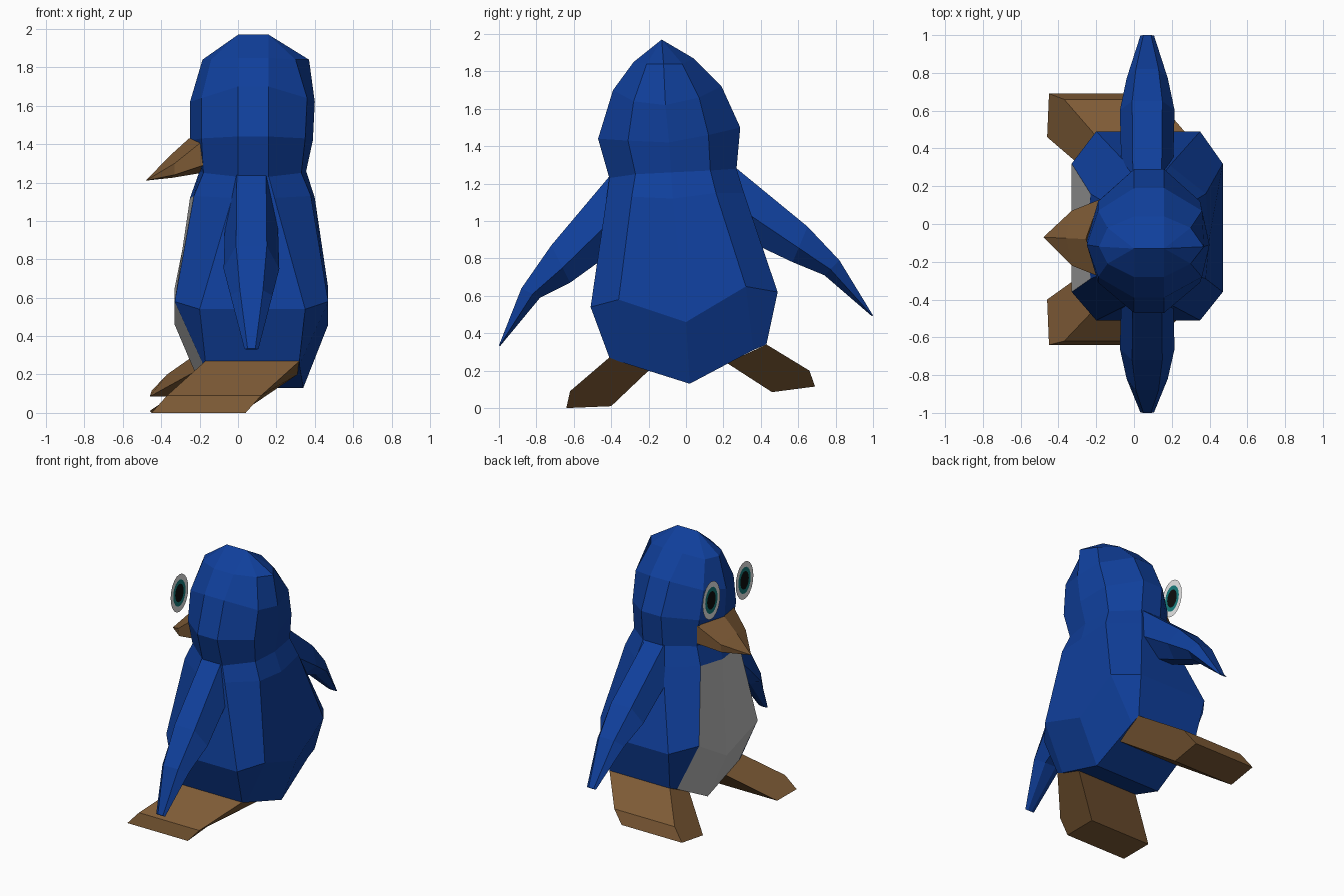
import bpy, bmesh, math

if "Cube" in bpy.data.objects:
    bpy.data.objects.remove(bpy.data.objects["Cube"])


def mat(name, rgb):
    m = bpy.data.materials.new(name)
    m.diffuse_color = (*rgb, 1)
    m.use_nodes = True
    m.node_tree.nodes["Principled BSDF"].inputs["Base Color"].default_value = m.diffuse_color
    return m


BLUE = mat("blue plumage", (0.005, 0.05, 0.33))
BELLY = mat("belly grey", (0.5, 0.5, 0.5))
BROWN = mat("beak brown", (0.21, 0.105, 0.037))
WHITE = mat("eye white", (0.8, 0.8, 0.8))
TEAL = mat("iris teal", (0.008, 0.2, 0.2))
BLACK = mat("pupil black", (0.004, 0.004, 0.004))


def finish(name, bm, mats):
    bmesh.ops.remove_doubles(bm, verts=bm.verts, dist=0.0005)
    bmesh.ops.recalc_face_normals(bm, faces=bm.faces)
    me = bpy.data.meshes.new(name)
    bm.to_mesh(me)
    bm.free()
    for m in mats:
        me.materials.append(m)
    ob = bpy.data.objects.new(name, me)
    bpy.context.collection.objects.link(ob)
    return ob


def bridge(bm, rings):
    """Join consecutive closed rings; returns faces as [row][column]."""
    vs = [[bm.verts.new(p) for p in r] for r in rings]
    n = len(vs[0])
    rows = [[bm.faces.new((lo[i], lo[(i + 1) % n], hi[(i + 1) % n], hi[i]))
             for i in range(n)] for lo, hi in zip(vs, vs[1:])]
    return vs, rows


# body and head: ten-sided rings, bottom to top
# side x pair | corner x pair | middle x pair | side y pair | corner y pair, middle y | five heights
ROWS = [
    (-.17, .32, -.18, .32, -.19, .34, -.41, .43, -.36, .36, .02, .27, .25, .13, .31, .34),
    (-.20, .35, -.33, .47, -.33, .47, -.51, .49, -.36, .32, .00, .54, .58, .46, .65, .62),
    (-.03, .19, -.23, .38, -.25, .40, -.425, .31, -.29, .16, -.07, 1.12, 1.13, 1.12, 1.15, 1.15),
    (.00, .16, -.18, .33, -.20, .355, -.41, .27, -.27, .13, -.08, 1.23, 1.25, 1.26, 1.27, 1.28),
    (.00, .16, -.19, .35, -.25, .39, -.47, .29, -.31, .12, -.09, 1.44, 1.43, 1.42, 1.46, 1.50),
    (.00, .16, -.19, .36, -.25, .40, -.39, .19, -.28, .07, -.11, 1.70, 1.64, 1.62, 1.66, 1.72),
    (.00, .16, -.14, .30, -.185, .37, -.28, .04, -.21, -.02, -.12, 1.85, 1.84, 1.84, 1.84, 1.87),
    (.00, .16, .00, .16, .00, .16, -.13, -.13, -.13, -.13, -.13, 1.97, 1.97, 1.97, 1.97, 1.97),
]


def body_ring(r):
    xa, xb, xc, xd, xe, xf, y0, y1, c0, c1, ym, z0, zc0, zm, zc1, z1 = r
    return [(xa, y0, z0), (xc, c0, zc0), (xe, ym, zm), (xc, c1, zc1), (xa, y1, z1),
            (xb, y1, z1), (xd, c1, zc1), (xf, ym, zm), (xd, c0, zc0), (xb, y0, z0)]


bm = bmesh.new()
# the collapsed top ring is welded into a ridge afterwards
vs, rows = bridge(bm, [body_ring(r) for r in ROWS])
for part in ((0, 1, 2, 7, 8, 9), (2, 3, 4, 5, 6, 7)):
    bm.faces.new([vs[0][i] for i in part])
# pale belly panel on the chest side
for row in rows[:2]:
    for f in row[1:3]:
        f.material_index = 1
bmesh.ops.dissolve_degenerate(bm, dist=0.0005, edges=bm.edges)
finish("body", bm, [BLUE, BELLY])


# wings: six-sided sections, each (top y, top z, bottom y, bottom z, width scale)
def wing(name, stations):
    rings = []
    for ty, tz, by, bz, w in stations:
        my, mz = ty * .4 + by * .6, tz * .4 + bz * .6
        c = 0.07
        rings.append([(c - .08 * w, ty, tz), (c + .08 * w, ty, tz), (c + .145 * w, my, mz),
                      (c + .06 * w, by, bz), (c - .06 * w, by, bz), (c - .145 * w, my, mz)])
    bm = bmesh.new()
    vs, _ = bridge(bm, rings)
    bm.faces.new(vs[0])
    bm.faces.new(vs[-1])
    finish(name, bm, [BLUE])


wing("wing_right", [(-.40, 1.25, -.44, .80, .95), (-.72, .87, -.62, .67, 1),
                    (-.88, .64, -.78, .59, .75), (-1, .335, -.995, .33, .25)])
wing("wing_left", [(.26, 1.29, .38, .87, .95), (.65, .97, .57, .78, 1),
                   (.82, .79, .74, .71, .75), (1, .495, .995, .49, .25)])


# feet: side profile slid forward towards the toes, constant width
def foot(name, profile):
    bm = bmesh.new()
    sides = [[(x + dx, y, z) for x, y, z in profile] for dx in (0, .49)]
    vs, _ = bridge(bm, sides)
    for s in vs:
        bm.faces.new(s)
    finish(name, bm, [BROWN])


foot("foot_right", [(-.17, -.41, .27), (-.37, -.62, .09), (-.45, -.64, 0),
                    (-.46, -.40, .01), (-.18, -.20, .20)])
foot("foot_left", [(-.17, .43, .34), (-.37, .66, .20), (-.45, .69, .115),
                   (-.46, .46, .085), (-.18, .22, .24)])

# beak: two sections closing to a point
base = [(-.18, .13, 1.42), (-.255, -.08, 1.43), (-.18, -.28, 1.42),
        (-.18, -.28, 1.29), (-.19, -.08, 1.25), (-.18, .13, 1.29)]
middle = [(-.33, .07, 1.30), (-.36, -.075, 1.335), (-.33, -.22, 1.30),
          (-.33, -.21, 1.24), (-.34, -.075, 1.225), (-.33, .06, 1.24)]
bm = bmesh.new()
vs, _ = bridge(bm, [base, middle])
tip = bm.verts.new((-.48, -.07, 1.21))
for i in range(6):
    bm.faces.new((vs[1][i], vs[1][(i + 1) % 6], tip))
bm.faces.new(vs[0])
finish("beak", bm, [BROWN])

# eyes: flat oval discs with concentric iris and pupil
for name, y in (("eye_right", -.305), ("eye_left", .08)):
    bm = bmesh.new()
    rings = [[(-.262, y + .102 * s * math.cos(t * math.pi / 10),
               1.61 + .138 * s * math.sin(t * math.pi / 10)) for t in range(20)]
             for s in (1, .7, .48)]
    vs, rows = bridge(bm, rings)
    for f in rows[1]:
        f.material_index = 1
    bm.faces.new(vs[2]).material_index = 2
    finish(name, bm, [WHITE, TEAL, BLACK])
